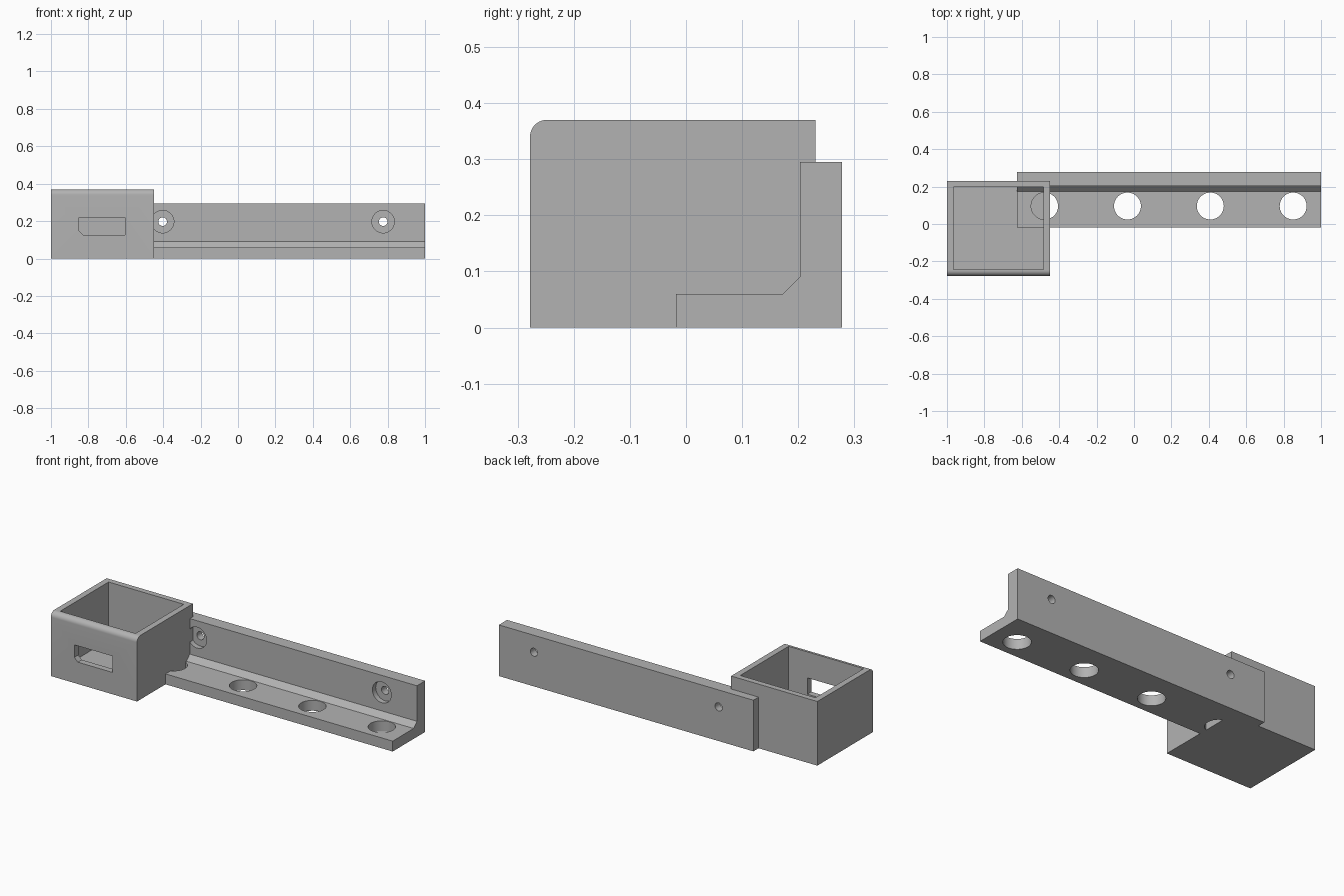
import bpy, bmesh, math
from mathutils import Matrix, Vector

old = bpy.data.objects.get("Cube")
if old:
    bpy.data.objects.remove(old, do_unlink=True)

grey = bpy.data.materials.new("plain grey")
grey.use_nodes = True
COLOUR = (0.45, 0.45, 0.45, 1)
grey.diffuse_color = COLOUR
grey.node_tree.nodes["Principled BSDF"].inputs["Base Color"].default_value = COLOUR


def prism(name, points, step):
    """Extrude a closed polygon of 3D points along the vector step."""
    bm = bmesh.new()
    face = bm.faces.new([bm.verts.new(p) for p in points])
    new = bmesh.ops.extrude_face_region(bm, geom=[face])["geom"]
    bmesh.ops.translate(bm, vec=Vector(step),
                        verts=[v for v in new if isinstance(v, bmesh.types.BMVert)])
    bmesh.ops.recalc_face_normals(bm, faces=bm.faces)
    return finish(name, bm)


def cylinder(name, centre, radius, depth, along_y=False):
    bm = bmesh.new()
    turn = Matrix.Rotation(math.pi / 2, 4, 'X') if along_y else Matrix()
    bmesh.ops.create_cone(bm, cap_ends=True, segments=48, radius1=radius, radius2=radius,
                          depth=depth, matrix=Matrix.Translation(centre) @ turn)
    return finish(name, bm)


def finish(name, bm):
    mesh = bpy.data.meshes.new(name)
    bm.to_mesh(mesh)
    bm.free()
    mesh.materials.append(grey)
    obj = bpy.data.objects.new(name, mesh)
    bpy.context.collection.objects.link(obj)
    return obj


def activate(obj):
    bpy.ops.object.select_all(action='DESELECT')
    obj.select_set(True)
    bpy.context.view_layer.objects.active = obj


def cut(obj, cutter):
    cutter.hide_render = True
    mod = obj.modifiers.new("cut", 'BOOLEAN')
    mod.operation, mod.solver, mod.object = 'DIFFERENCE', 'EXACT', cutter
    activate(obj)
    bpy.ops.object.modifier_apply(modifier=mod.name)
    bpy.data.objects.remove(cutter, do_unlink=True)


# Angle bracket with a chamfered inner corner
BACK, FACE, FRONT = 0.278, 0.203, -0.018
LEFT_END, RIGHT_END = 1.0, -0.625
section = [(FRONT, 0), (FRONT, 0.06), (0.173, 0.06), (FACE, 0.09),
           (FACE, 0.295), (BACK, 0.295), (BACK, 0)]
bracket = prism("angle_bracket", [(RIGHT_END, y, z) for y, z in section],
                (LEFT_END - RIGHT_END, 0, 0))

# Row of large holes through the shelf
for i in range(4):
    cut(bracket, cylinder("shelf_hole", (-0.478 + i * 0.443, 0.096, 0), 0.072, 0.3))

# Counterbored screw holes through the upright plate
for x in (-0.403, 0.776):
    cut(bracket, cylinder("screw_recess", (x, FACE, 0.197), 0.06, 0.06, True))
    cut(bracket, cylinder("screw_hole", (x, BACK, 0.197), 0.023, 0.3, True))

# Open box with a rounded upper front edge
R, TOP, BOX_FRONT, BOX_BACK = 0.03, 0.37, -BACK, 0.231
arc = [(BOX_FRONT + R - R * math.cos(a), TOP - R + R * math.sin(a))
       for a in (math.pi / 2 * i / 10 for i in range(11))]
side = [(BOX_FRONT, 0)] + arc + [(BOX_BACK, TOP), (BOX_BACK, 0)]
box = prism("holder_box", [(-1, y, z) for y, z in side], (0.55, 0, 0))

# Cavity leaving thin walls and a floor
x0, x1, y0, y1, floor = -0.965, -0.485, -0.242, 0.198, 0.036
cut(box, prism("cavity", [(x0, y0, floor), (x1, y0, floor), (x1, y1, floor), (x0, y1, floor)],
               (0, 0, 1)))

# Front slot with one clipped lower corner
slot = [(-0.85, 0.22), (-0.85, 0.148), (-0.828, 0.126), (-0.605, 0.126), (-0.605, 0.22)]
cut(box, prism("slot", [(x, -0.4, z) for x, z in slot], (0, 0.3, 0)))

for obj in (bracket, box):
    activate(obj)
    bpy.ops.object.shade_smooth_by_angle(angle=math.radians(25))
